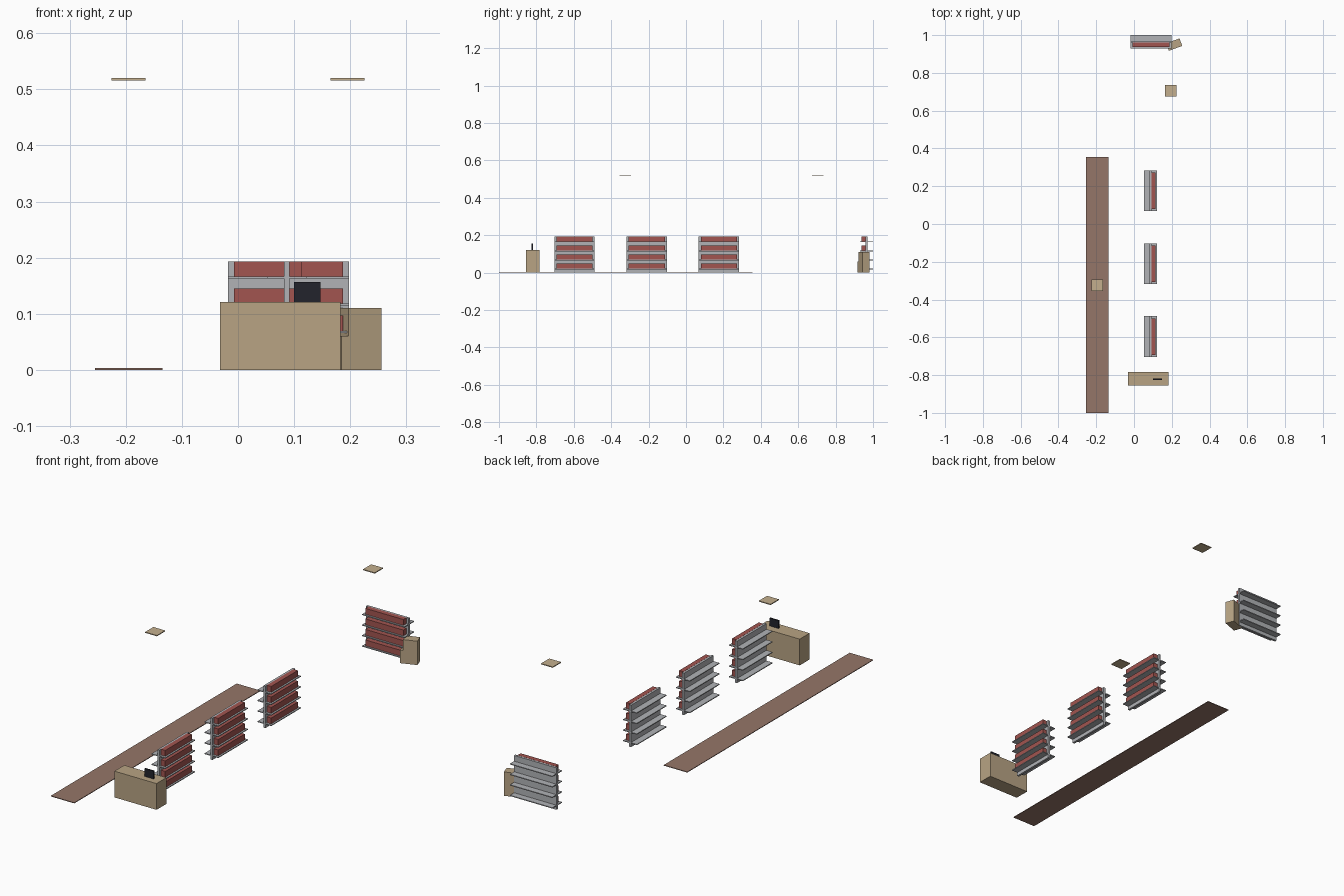
import bpy
import math

if "Cube" in bpy.data.objects:
    bpy.data.objects.remove(bpy.data.objects["Cube"], do_unlink=True)


def material(name, rgb):
    mat = bpy.data.materials.new(name)
    mat.use_nodes = True
    mat.diffuse_color = (*rgb, 1)
    mat.node_tree.nodes["Principled BSDF"].inputs["Base Color"].default_value = (*rgb, 1)
    return mat


TAN = material("tan wood", (0.48, 0.37, 0.23))
CREAM = material("pale tan", (0.55, 0.43, 0.27))
GREY = material("shelf grey", (0.44, 0.45, 0.47))
RED = material("stock red", (0.36, 0.09, 0.08))
BROWN = material("carpet brown", (0.30, 0.18, 0.14))
BLACK = material("screen black", (0.016, 0.017, 0.025))


def box(name, x, y, z, mat, parent=None):
    """Box from (min, max) pairs along each axis."""
    bpy.ops.mesh.primitive_cube_add(size=1)
    ob = bpy.context.object
    ob.name = name
    ob.location = [(a + b) / 2 for a, b in (x, y, z)]
    ob.scale = [b - a for a, b in (x, y, z)]
    bpy.ops.object.transform_apply(location=True, rotation=False, scale=True)
    ob.data.materials.append(mat)
    ob.parent = parent
    return ob


def group(name, x, y, angle):
    empty = bpy.data.objects.new(name, None)
    bpy.context.collection.objects.link(empty)
    empty.location = (x, y, 0)
    empty.rotation_euler.z = math.radians(angle)
    return empty


# Shelf unit: upright panel, boards on both sides, stock on the front
def shelf_unit(name, x, y, angle):
    unit = group(name, x, y, angle)
    half = 0.108
    box(name + "_panel", (-half, half), (-0.005, 0.005), (0, 0.193), GREY, unit)
    for row in range(4):
        z = 0.021 + row * 0.0485
        box(f"{name}_board_{row}", (-half, half), (-0.035, 0.035), (z - 0.004, z), GREY, unit)
        box(f"{name}_stock_{row}", (-0.097, 0.097), (-0.027, -0.005), (z, z + 0.027), RED, unit)


for i, y in enumerate((-0.596, -0.21, 0.176)):
    shelf_unit(f"aisle_shelf_{i}", 0.087, y, 90)
shelf_unit("back_shelf", 0.09, 0.965, 0)

# Angled cabinet beside the back shelf
cabinet = group("cabinet", 0.219, 0.952, 20)
box("cabinet_top", (-0.031, 0.031), (-0.021, 0.021), (0.06, 0.11), TAN, cabinet)
box("cabinet_base", (-0.044, 0.031), (-0.021, 0.021), (0, 0.06), TAN, cabinet)

# Counter with screen
box("counter", (-0.032, 0.183), (-0.855, -0.783), (0, 0.121), TAN)
box("screen", (0.1, 0.147), (-0.825, -0.818), (0.121, 0.157), BLACK)

# Carpet runner and ceiling tiles
box("carpet", (-0.255, -0.135), (-1, 0.355), (0, 0.003), BROWN)
for i, (x, y) in enumerate(((-0.195, -0.325), (0.195, 0.705))):
    box(f"ceiling_tile_{i}", (x - 0.03, x + 0.03), (y - 0.03, y + 0.03), (0.516, 0.52), CREAM)
